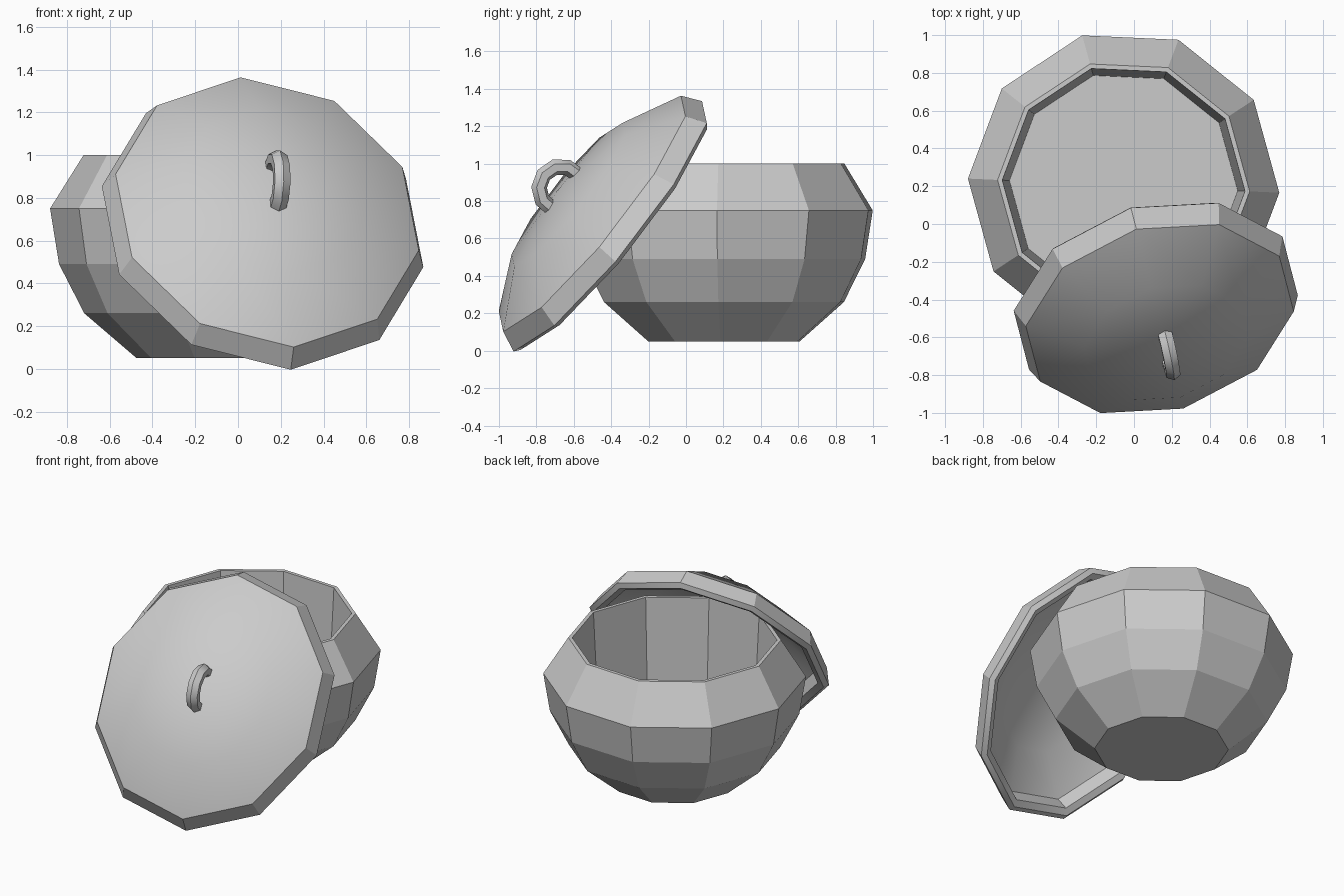
import bpy, math
from mathutils import Matrix, Vector

if "Cube" in bpy.data.objects:
    bpy.data.objects.remove(bpy.data.objects["Cube"])

SIDES = 10


def make_object(name, verts, faces, smooth=None):
    mesh = bpy.data.meshes.new(name)
    mesh.from_pydata([tuple(v) for v in verts], [], faces)
    mesh.validate()
    obj = bpy.data.objects.new(name, mesh)
    bpy.context.collection.objects.link(obj)
    bpy.ops.object.select_all(action='DESELECT')
    obj.select_set(True)
    bpy.context.view_layer.objects.active = obj
    bpy.ops.object.mode_set(mode='EDIT')
    bpy.ops.mesh.select_all(action='SELECT')
    bpy.ops.mesh.normals_make_consistent(inside=False)
    bpy.ops.object.mode_set(mode='OBJECT')
    if smooth:
        bpy.ops.object.shade_smooth_by_angle(angle=math.radians(smooth))
    return obj


def lathe(name, profile, place, smooth=None):
    """Turn a closed profile, whose first and last points lie on the axis."""
    verts, rings = [], []
    for r, h in profile:
        n = 1 if r == 0 else SIDES
        rings.append(range(len(verts), len(verts) + n))
        for k in range(n):
            a = 2 * math.pi * k / SIDES
            verts.append(place @ Vector((r * math.cos(a), r * math.sin(a), h)))
    faces = []
    for lo, hi in zip(rings, rings[1:]):
        for k in range(SIDES):
            j = (k + 1) % SIDES
            if len(lo) == 1:
                faces.append((lo[0], hi[j], hi[k]))
            elif len(hi) == 1:
                faces.append((lo[k], lo[j], hi[0]))
            else:
                faces.append((lo[k], lo[j], hi[j], hi[k]))
    return make_object(name, verts, faces, smooth)


# Pot body: faceted bowl with thin rim and hollow inside
pot_place = Matrix.Translation((-0.055, 0.203, 0)) @ Matrix.Rotation(math.radians(-2.6), 4, 'Z')
lathe("pot", [(0, 0.05), (0.42, 0.05), (0.665, 0.26), (0.783, 0.49), (0.825, 0.75),
              (0.668, 1.0), (0.643, 1.0), (0.605, 0.3), (0, 0.3)], pot_place)

# Lid frame: leaning against the front of the pot
across = Vector((0.752, 0.041, -0.189))
along = Vector((0.106, 0.543, 0.642))
axis = across.cross(along).normalized()
centre = Vector((0.115, -0.418, 0.665))
lid_place = Matrix((across, along, axis)).transposed().to_4x4()
lid_place.translation = centre

# Lid shell: dome, rim band, underside lip and hollow
lathe("lid", [(0, 0.335), (0.575, 0.275), (0.943, 0.11), (1.0, 0.0), (0.965, -0.025),
              (0.91, -0.01), (0.87, 0.07), (0.55, 0.215), (0, 0.275)], lid_place, 30)

# Handle: arched hexagonal loop at the top of the lid
turn = math.radians(104)
reach = (across * math.cos(turn) + along * math.sin(turn)).normalized()
side = axis.cross(reach)
base = centre + axis * 0.33
STEPS, TUBE, MAJOR, RADIUS = 6, 6, 0.118, 0.043
verts, faces = [], []
for i in range(STEPS + 1):
    a = math.radians(-15 + 210 * i / STEPS)
    out = reach * math.cos(a) + axis * math.sin(a)
    for j in range(TUBE):
        b = 2 * math.pi * j / TUBE
        verts.append(base + out * (MAJOR + RADIUS * math.cos(b)) + side * RADIUS * math.sin(b))
for i in range(STEPS):
    for j in range(TUBE):
        k = (j + 1) % TUBE
        faces.append((i * TUBE + j, i * TUBE + k, (i + 1) * TUBE + k, (i + 1) * TUBE + j))
faces += [tuple(range(TUBE)), tuple(range(STEPS * TUBE, (STEPS + 1) * TUBE))]
make_object("lid_handle", verts, faces, 40)
